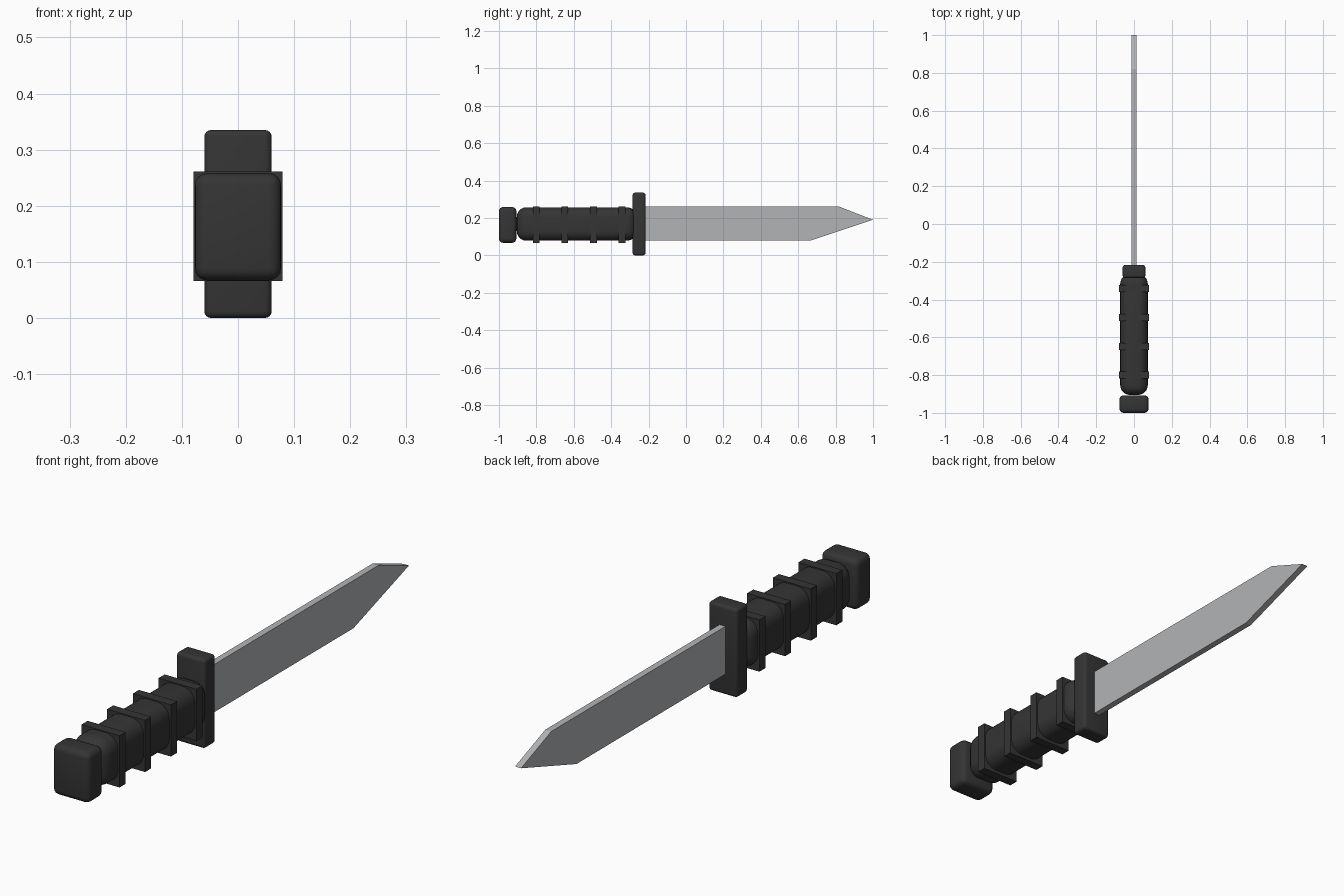
import bpy, bmesh
from math import radians

cube = bpy.data.objects.get("Cube")
if cube:
    bpy.data.objects.remove(cube, do_unlink=True)


def material(name, colour):
    mat = bpy.data.materials.new(name)
    mat.use_nodes = True
    mat.diffuse_color = (*colour, 1)
    mat.node_tree.nodes["Principled BSDF"].inputs["Base Color"].default_value = (*colour, 1)
    return mat


STEEL = material("steel grey", (0.45, 0.455, 0.47))
BLACK = material("matte black", (0.035, 0.035, 0.035))


def add_object(name, bm, mat):
    bmesh.ops.recalc_face_normals(bm, faces=bm.faces)
    mesh = bpy.data.meshes.new(name)
    bm.to_mesh(mesh)
    bm.free()
    mesh.materials.append(mat)
    obj = bpy.data.objects.new(name, mesh)
    bpy.context.collection.objects.link(obj)
    return obj


def box(name, half_x, y0, y1, z0, z1, bevel=0, segments=4):
    """Box centred on x, with optional rounded edges."""
    bm = bmesh.new()
    bmesh.ops.create_cube(bm, size=1)
    for v in bm.verts:
        v.co.x *= 2 * half_x
        v.co.y = (y0 + y1) / 2 + v.co.y * (y1 - y0)
        v.co.z = (z0 + z1) / 2 + v.co.z * (z1 - z0)
    if bevel:
        bmesh.ops.bevel(bm, geom=bm.edges[:], offset=bevel, segments=segments,
                        profile=0.5, affect='EDGES')
    obj = add_object(name, bm, BLACK)
    if bevel:
        bpy.ops.object.select_all(action='DESELECT')
        bpy.context.view_layer.objects.active = obj
        obj.select_set(True)
        bpy.ops.object.shade_smooth_by_angle(angle=radians(35))
    return obj


# Blade: flat side profile extruded across x
outline = [(-0.24, 0.08), (0.67, 0.08), (1.0, 0.19), (0.82, 0.26), (-0.24, 0.26)]
half = 0.0125
bm = bmesh.new()
side = bm.faces.new([bm.verts.new((-half, y, z)) for y, z in outline])
extruded = bmesh.ops.extrude_face_region(bm, geom=[side])["geom"]
bmesh.ops.translate(bm, vec=(2 * half, 0, 0),
                    verts=[g for g in extruded if isinstance(g, bmesh.types.BMVert)])
add_object("blade", bm, STEEL)

# Guard, grip and pommel
box("guard", 0.06, -0.285, -0.217, 0, 0.335, 0.012)
box("grip", 0.073, -0.905, -0.265, 0.078, 0.257, 0.052, 6)
box("pommel", 0.077, -1.0, -0.907, 0.067, 0.258, 0.022)

# Square raised rings along the grip
for i, y in enumerate((-0.8, -0.648, -0.495, -0.342)):
    box(f"grip_ring_{i + 1}", 0.079, y - 0.018, y + 0.018, 0.066, 0.261)
